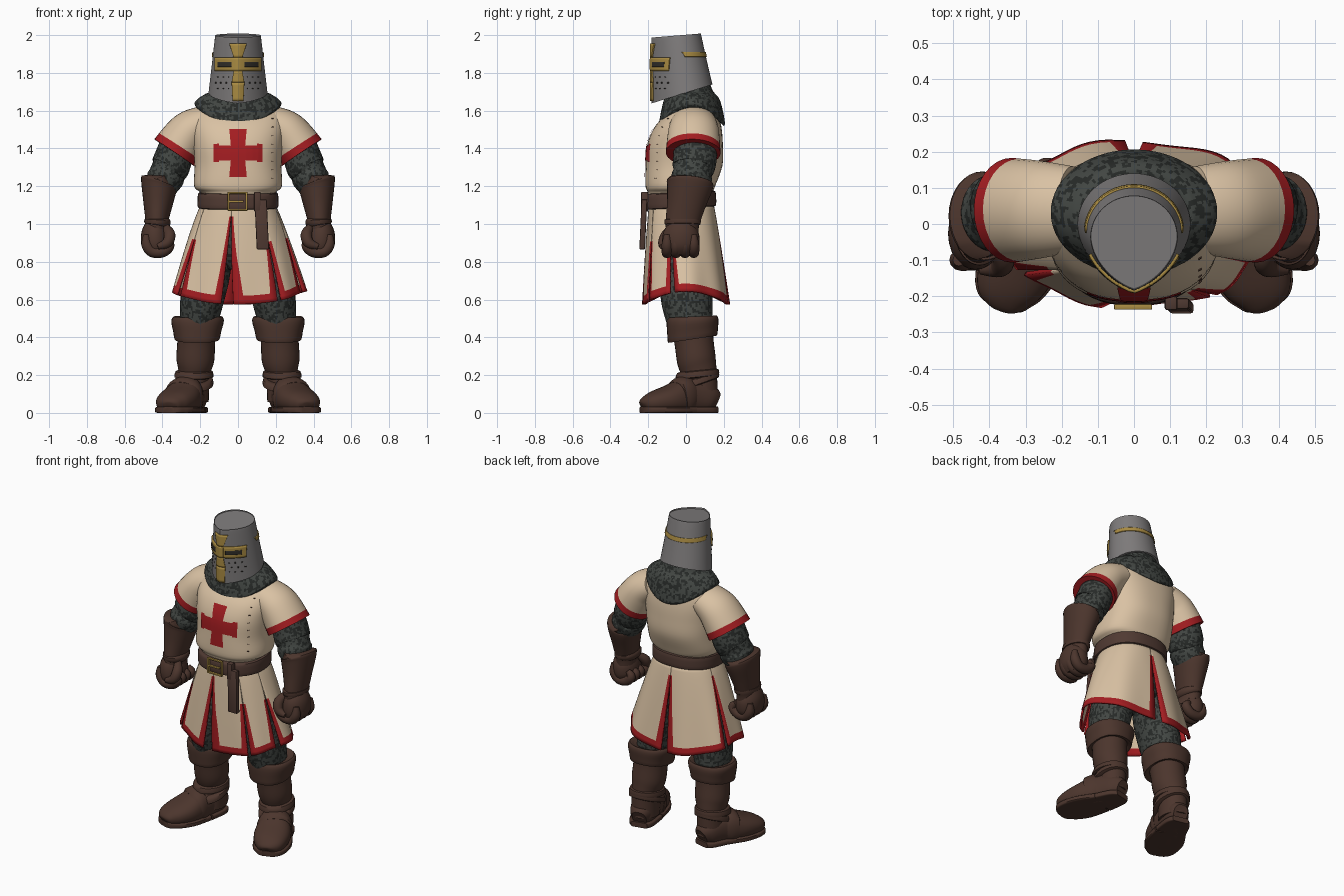
import bpy, bmesh, math
from mathutils import Vector, noise
from mathutils.bvhtree import BVHTree

if "Cube" in bpy.data.objects:
    bpy.data.objects.remove(bpy.data.objects["Cube"])


def material(name, r, g, b):
    m = bpy.data.materials.new(name)
    m.diffuse_color = (r, g, b, 1)
    m.use_nodes = True
    m.node_tree.nodes["Principled BSDF"].inputs["Base Color"].default_value = m.diffuse_color
    return m


CREAM = material("cream_cloth", .70, .54, .37)
RED = material("red_cloth", .37, .012, .015)
MAIL = material("mail_light", .055, .062, .056)
MAIL_DARK = material("mail_dark", .02, .023, .021)
LEATHER = material("brown_leather", .072, .036, .026)
BELT = material("belt_leather", .08, .042, .032)
STEEL = material("steel", .21, .20, .20)
GOLD = material("gold", .40, .26, .055)
BLACK = material("dark_gap", .03, .027, .022)
CHAIN = [MAIL, MAIL_DARK]


def finish(name, bm, mats, mirror=False, thick=0):
    bmesh.ops.recalc_face_normals(bm, faces=bm.faces)
    if mats is CHAIN:  # mottled mail
        for f in bm.faces:
            f.material_index = int(noise.noise(f.calc_center_median() * 62) > 0.06)
    me = bpy.data.meshes.new(name)
    bm.to_mesh(me)
    bm.free()
    for m in mats:
        me.materials.append(m)
    ob = bpy.data.objects.new(name, me)
    bpy.context.collection.objects.link(ob)
    if thick:
        s = ob.modifiers.new("thickness", 'SOLIDIFY')
        s.thickness, s.offset = thick, -1
    if mirror:
        ob.modifiers.new("mirror", 'MIRROR').use_mirror_merge = False
    return ob


def spline(secs, sub):
    secs = [Vector(tuple(s) + (0,) * (7 - len(s))) for s in secs]
    p = [secs[0]] + secs + [secs[-1]]
    out = []
    for i in range(1, len(p) - 2):
        a, b, c, d = p[i - 1:i + 3]
        for k in range(sub):
            t = k / sub
            out.append(.5 * (2 * b + (c - a) * t + (2 * a - 5 * b + 4 * c - d) * t * t
                             + (3 * b - a - 3 * c + d) * t ** 3))
    return out + [secs[-1]]


def rounded(th, e=2):
    c, s = math.cos(th), math.sin(th)
    return math.copysign(abs(c) ** (2 / e), c), math.copysign(abs(s) ** (2 / e), s)


def keeled(th):  # helmet outline with a ridge at the front
    c, s = math.cos(th), math.sin(th)
    return (c, s) if s > 0 else (c, 1.3 * (.72 * s - .28 * (1 - abs(c))))


def loft(name, secs, mats, n=32, sub=5, flat=False, e=2, shape=None, trim=0,
         mirror=False, ref=(0, 1, 0)):
    """Sections: x, y, z, radius a, radius b, slope, sag."""
    bm = bmesh.new()
    rows = spline(secs, sub)
    rings = []
    for i, s in enumerate(rows):
        o = Vector(s[:3])
        if flat:
            a, b = Vector((1, 0, 0)), Vector((0, 1, 0))
        else:
            t = (Vector(rows[min(i + 1, len(rows) - 1)][:3]) - Vector(rows[max(i - 1, 0)][:3])).normalized()
            r = Vector(ref)
            b = (r - t * r.dot(t)).normalized()
            a = b.cross(t)
        ring = []
        for j in range(n):
            th = math.tau * j / n
            c, q = shape(th) if shape else rounded(th, e)
            v = o + a * s[3] * c + b * s[4] * q
            v.z = max(0, v.z + s[5] * s[4] * q - s[6] * q * q)
            ring.append(bm.verts.new(v))
        rings.append(ring)
    for i in range(len(rings) - 1):
        for j in range(n):
            k = (j + 1) % n
            f = bm.faces.new((rings[i][j], rings[i][k], rings[i + 1][k], rings[i + 1][j]))
            f.material_index = int(i >= len(rings) - 1 - trim)
    bm.faces.new(rings[0])
    bm.faces.new(rings[-1]).material_index = int(trim > 0)
    return finish(name, bm, mats, mirror)


def box(name, lo, hi, mat, bevel=.006):
    bm = bmesh.new()
    bmesh.ops.create_cube(bm, size=1)
    for v in bm.verts:
        v.co = [l + (h - l) * (c + .5) for l, h, c in zip(lo, hi, v.co)]
    bmesh.ops.bevel(bm, geom=bm.edges[:], offset=bevel, segments=2, affect='EDGES', profile=.5)
    return finish(name, bm, [mat])


def plate(name, target, quads, mat, side=-1, lift=.005, nx=12, nz=6, solid=True):
    """Quads (z0, xa, xb, z1, xc, xd) laid onto the target along y."""
    me = target.data
    tree = BVHTree.FromPolygons([v.co for v in me.vertices], [p.vertices[:] for p in me.polygons])
    bm = bmesh.new()
    for z0, xa, xb, z1, xc, xd in quads:
        g = []
        for i in range(nz + 1):
            v = i / nz
            l, r = xa + (xc - xa) * v, xb + (xd - xb) * v
            for j in range(nx + 1):
                u = .5 - .5 * math.cos(math.pi * j / nx)
                o = Vector((l + (r - l) * u, side, z0 + (z1 - z0) * v))
                hit, nor = tree.ray_cast(o, Vector((0, -side, 0)))[:2]
                if nor and nor.y * side < 0:
                    nor = -nor
                g.append(bm.verts.new(hit + nor * lift) if hit else None)
        w = nx + 1
        for i in range(nz):
            for j in range(nx):
                q = [g[i * w + j], g[i * w + j + 1], g[i * w + w + j + 1], g[i * w + w + j]]
                if all(q):
                    bm.faces.new(q if side < 0 else q[::-1])
    bmesh.ops.delete(bm, geom=[v for v in bm.verts if not v.link_faces], context='VERTS')
    return finish(name, bm, [mat], thick=lift + .002 if solid else 0)


# Tunic body, sleeves and chest cross
torso = loft("tunic_body", [(0, -.03, 1.08, .19, .165), (0, -.03, 1.16, .195, .17), (0, -.03, 1.2, .232, .184),
             (0, -.01, 1.31, .23, .203), (0, -.005, 1.42, .24, .2), (0, .01, 1.51, .25, .178),
             (0, .03, 1.58, .24, .14), (0, .035, 1.64, .17, .1)], [CREAM], 48, 5, True, 2.4)
loft("sleeves", [(.17, .04, 1.54, .09, .12), (.26, .04, 1.486, .112, .135), (.337, .038, 1.378, .128, .145)],
     [CREAM, RED], 32, 8, trim=3, mirror=True)
bars = [(1.25, -.046, .046, 1.335, -.038, .038), (1.335, -.038, .038, 1.415, -.038, .038),
        (1.415, -.038, .038, 1.5, -.046, .046)]
for s in (-1, 1):
    for z0, z1, x0, x1 in ((1.336, 1.416, .038, .1), (1.328, 1.424, .1, .128)):
        a, b = sorted((s * x0, s * x1))
        bars.append((z0, a, b, z1, a, b))
plate("chest_cross", torso, bars, RED, lift=.004, solid=False)
plate("tunic_stitches", torso, [(z, .178, .186, z + .004, .178, .186) for z in
      [1.24 + .045 * i for i in range(8)]], LEATHER, lift=.003, nx=2, nz=2)

# Mail collar and neck
loft("mail_collar", [(0, .01, 1.8, .11, .1), (0, .02, 1.71, .135, .12), (0, .03, 1.69, .17, .145, 0, .025),
     (0, .032, 1.665, .21, .163, 0, .065), (0, .032, 1.64, .23, .174, 0, .105),
     (0, .032, 1.618, .222, .168, 0, .1)], CHAIN, 120, 10, True)

# Helmet
helmet = loft("helmet", [(0, 0, 1.695, .156, .14, .31), (0, -.018, 1.84, .139, .128, .2),
              (0, -.034, 1.987, .122, .115, .09), (0, -.034, 1.991, .119, .112, .09)],
              [STEEL], 64, 6, True, shape=keeled)
eye_frames = [(1.81, .02, .118, 1.882, .02, .118), (1.81, -.118, -.02, 1.882, -.118, -.02)]
plate("helmet_cross", helmet, eye_frames + [(1.65, -.026, .026, 1.75, -.03, .03), (1.75, -.03, .03, 1.81, -.02, .02),
      (1.81, -.02, .02, 1.882, -.02, .02), (1.882, -.02, .02, 1.955, -.042, .042)], GOLD, lift=.008)
plate("eye_slits", helmet, [(1.832, a, a + .072, 1.858, a, a + .072) for a in (.03, -.102)], BLACK, lift=.0095)
plate("breathing_holes", helmet, [(z, s * x - .003, s * x + .003, z + .006, s * x - .003, s * x + .003)
      for s in (-1, 1) for r, z in enumerate((1.715, 1.745, 1.775))
      for x in (.05 + .012 * (r % 2), .078 + .012 * (r % 2), .106 + .012 * (r % 2))],
      BLACK, lift=.002, nx=2, nz=2)
plate("helmet_back_band", helmet, [(1.885, -.133, .133, 1.91, -.131, .131)], GOLD, side=1, nx=24)

# Belt, buckle and hanging strap
loft("belt", [(0, -.033, 1.085, .19, .165, .05), (0, -.033, 1.088, .212, .19, .05), (0, -.033, 1.125, .214, .193, .05),
     (0, -.033, 1.163, .21, .188, .05), (0, -.033, 1.168, .19, .165, .05)], [BELT], 48, 3, True, 2.3)
for part, x0, x1, z0, z1 in (("left", -.055, -.044, 1.07, 1.17), ("right", .04, .05, 1.07, 1.17),
                             ("top", -.055, .05, 1.16, 1.17), ("bottom", -.055, .05, 1.07, 1.08),
                             ("prong", -.05, .03, 1.114, 1.124)):
    box("buckle_" + part, (x0, -.237, z0), (x1, -.222, z1), GOLD, .003)
box("belt_loop", (.085, -.238, 1.065), (.12, -.2, 1.17), BELT)
strap = box("belt_strap", (.095, -.235, .865), (.16, -.205, 1.13), BELT)
for v in strap.data.vertices:
    k = (1.13 - v.co.z) / .26
    v.co.x += -.008 + .012 * k
    v.co.y -= .012 * k


# Skirt made of separate panels with red edging
def skirt_point(deg, v):
    th = math.radians(deg)
    c, s = rounded(th, 2.3)
    w = v ** .85
    f = 1 + .03 * v * math.cos(7 * th)
    return ((.192 + .165 * w) * c * f, -.025 + .025 * v + (.17 + .06 * w) * s * f,
            1.11 - v * (.465 + .07 * s * s))


slits = [(-97, 5), (-56, 2), (-16, 4), (90, 3), (164, 4), (212, 3), (263, 5)]
bm = bmesh.new()
rows = [i / 14 * .915 for i in range(15)] + [.96, 1]
for (a, wa), (b, wb) in zip(slits, slits[1:]):
    m = max(6, int((b - a) / 5))
    grid = []
    for v in rows:
        lo, hi = a + wa * max(0, v - .1), b - wb * max(0, v - .1)
        tr = 1.5 + 5 * v
        cols = [lo] + [lo + tr + (hi - lo - 2 * tr) * i / m for i in range(m + 1)] + [hi]
        grid.append([bm.verts.new(skirt_point(d, v)) for d in cols])
    for i in range(len(rows) - 1):
        for j in range(m + 2):
            f = bm.faces.new((grid[i][j], grid[i][j + 1], grid[i + 1][j + 1], grid[i + 1][j]))
            edge = a if j == 0 else b  # the small side slits start lower
            start = 5 if edge in (-56, -16, 212) else 1
            f.material_index = int(i >= 14 or (j in (0, m + 1) and i > start))
finish("skirt", bm, [CREAM, RED], thick=.012)

# Mail on hips, legs and arms
loft("mail_hips", [(0, -.01, 1.1, .17, .15), (0, -.01, .95, .19, .16), (0, 0, .84, .17, .14), (0, 0, .76, .07, .09)],
     CHAIN, 60, 6, True)
loft("mail_legs", [(.12, 0, .95, .1, .13), (.155, 0, .75, .115, .14), (.19, .005, .6, .115, .137),
     (.208, .02, .48, .1, .12)], CHAIN, 80, 14, mirror=True)
loft("mail_arms", [(.3, .045, 1.46, .095, .11), (.338, .048, 1.36, .1, .115), (.36, .04, 1.3, .102, .112),
     (.375, .035, 1.275, .09, .102), (.385, .03, 1.24, .098, .108), (.41, .025, 1.17, .07, .09)],
     CHAIN, 80, 9, mirror=True)

# Gauntlets, with the cuff opening tilted inward
cuffs = loft("gauntlet_cuffs", [(.415, .02, 1.16, .07, .09), (.417, .022, 1.216, .084, .112),
             (.418, .022, 1.219, .094, .124), (.42, .018, 1.19, .092, .12), (.425, 0, 1.1, .076, .102),
             (.43, -.018, 1.01, .06, .09), (.43, -.02, .95, .058, .085)], [LEATHER], 32, 4, mirror=True)
for v in cuffs.data.vertices:
    v.co.z += .25 * (v.co.x - .42) * min(1, max(0, (v.co.z - 1.0) / .2))
loft("wrist_bands", [(.426, -.018, 1.028, .056, .08), (.426, -.018, 1.022, .069, .096),
     (.428, -.018, .998, .068, .094), (.429, -.018, .992, .056, .08)], [LEATHER], 32, 2, mirror=True)
loft("fist_palms", [(.435, -.02, 1.0, .055, .07), (.44, -.025, .95, .072, .095), (.437, -.028, .89, .074, .098),
     (.43, -.028, .845, .05, .08)], [LEATHER], 24, 5, mirror=True)
for i in range(4):
    y = -.1 + .047 * i
    loft("finger_%d" % (i + 1), [(x, y, z, r, r) for x, z, r in ((.485, .945, .016), (.482, .89, .029), (.452, .852, .029),
         (.395, .854, .029), (.362, .89, .027), (.385, .92, .015))], [LEATHER], 12, 4, mirror=True)
loft("thumbs", [(.385, -.06, .985, .02, .02), (.362, -.1, .945, .03, .03), (.375, -.12, .9, .028, .028),
     (.425, -.125, .88, .015, .015)], [LEATHER], 14, 5, mirror=True, ref=(1, 0, .3))

# Boots
loft("boot_shafts", [(.215, .03, .47, .105, .115), (.221, .042, .38, .1, .104), (.226, .055, .28, .1, .103),
     (.232, .07, .2, .082, .094), (.235, .075, .06, .08, .095)], [LEATHER], 32, 5, mirror=True)
loft("boot_cuffs", [(.217, .035, .4, .095, .1, .15), (.217, .035, .39, .118, .128, .15), (.216, .035, .43, .127, .134, .14),
     (.214, .035, .485, .139, .137, .06), (.212, .035, .51, .128, .128, .04), (.212, .035, .5, .1, .11, .04)],
     [LEATHER], 32, 3, True, 2.3, mirror=True)
for name, z, k in (("ankle_bands", .205, .1), ("ankle_straps", .165, .35)):
    loft(name, [(.232, .062, z + .02, .08, .09, k), (.232, .062, z + .015, .098, .11, k),
         (.234, .06, z - .015, .103, .115, k), (.234, .06, z - .02, .08, .09, k)], [LEATHER], 32, 2, True, mirror=True)
foot = [(.222, .16, .06, .045, .05), (.232, .12, .075, .07, .075), (.262, .02, .09, .088, .1),
        (.31, -.09, .07, .108, .076), (.348, -.175, .055, .092, .056), (.363, -.222, .045, .058, .035),
        (.367, -.234, .04, .025, .015)]
loft("boot_feet", foot, [LEATHER], 28, 5, e=2.3, mirror=True, ref=(0, 0, 1))
for name, part in (("boot_soles", foot[2:]), ("boot_heels", foot[:3])):
    loft(name, [(x, y, .016, r + .006, .017) for x, y, z, r, q in part], [LEATHER], 28, 4, e=6,
         mirror=True, ref=(0, 0, 1))
loft("instep_straps", [(.268, .006, .09, .085, .09), (.272, 0, .09, .098, .106), (.288, -.038, .084, .106, .1),
     (.292, -.046, .082, .095, .085)], [LEATHER], 28, 2, e=2.3, mirror=True, ref=(0, 0, 1))

# Smooth shading with crisp edges
for ob in bpy.context.scene.objects:
    ob.select_set(True)
    bpy.context.view_layer.objects.active = ob
bpy.ops.object.shade_smooth_by_angle(angle=math.radians(40))
